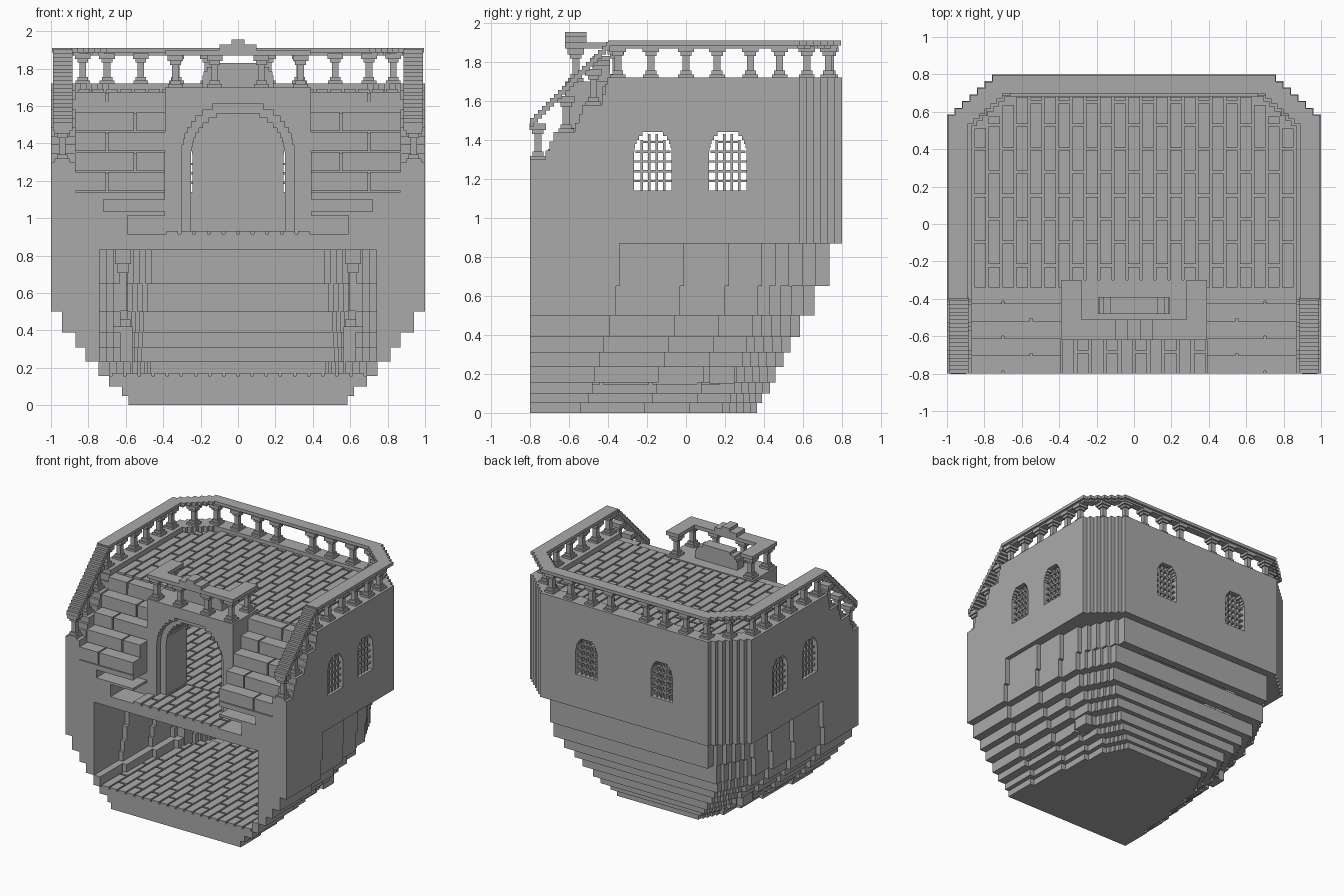
import bpy, bmesh
from mathutils import Vector

if "Cube" in bpy.data.objects:
    bpy.data.objects.remove(bpy.data.objects["Cube"], do_unlink=True)

stone = bpy.data.materials.new("stone grey")
stone.use_nodes = True
GREY = (0.4, 0.4, 0.4, 1)
stone.diffuse_color = GREY
stone.node_tree.nodes["Principled BSDF"].inputs["Base Color"].default_value = GREY


# ---------- helpers ----------
def finish(name, bm):
    bmesh.ops.recalc_face_normals(bm, faces=bm.faces)
    mesh = bpy.data.meshes.new(name)
    bm.to_mesh(mesh)
    bm.free()
    mesh.materials.append(stone)
    ob = bpy.data.objects.new(name, mesh)
    bpy.context.collection.objects.link(ob)
    return ob


def boxes(name, items):
    """One object from many (x0, x1, y0, y1, z0, z1) blocks."""
    bm = bmesh.new()
    for x0, x1, y0, y1, z0, z1 in items:
        vs = bmesh.ops.create_cube(bm, size=1)["verts"]
        for v in vs:
            v.co = Vector((x0 if v.co.x < 0 else x1,
                           y0 if v.co.y < 0 else y1,
                           z0 if v.co.z < 0 else z1))
    return finish(name, bm)


def both(items):
    """Add the mirrored copy of every block."""
    return items + [(-b[1], -b[0]) + tuple(b[2:]) for b in items]


def prism(name, pts, a, b, axis="z"):
    place = {"z": lambda u, v, w: (u, v, w), "y": lambda u, v, w: (u, w, v),
             "x": lambda u, v, w: (w, u, v)}[axis]
    bm = bmesh.new()
    face = bm.faces.new([bm.verts.new(place(u, v, a)) for u, v in pts])
    new = bmesh.ops.extrude_face_region(bm, geom=[face], use_keep_orig=True)["geom"]
    shift = Vector(place(0, 0, b - a))
    for v in new:
        if isinstance(v, bmesh.types.BMVert):
            v.co += shift
    return finish(name, bm)


def stair(p, q, n):
    """Stepped run from p to q, second coordinate moving first."""
    du, dv = (q[0] - p[0]) / n, (q[1] - p[1]) / n
    out = [p]
    for i in range(n):
        out += [(p[0] + du * i, p[1] + dv * (i + 1)),
                (p[0] + du * (i + 1), p[1] + dv * (i + 1))]
    return out


def full(half):
    return half + [(-x, y) for x, y in reversed(half)]


def ring(outer, inner):
    return full(outer) + full(inner)[::-1]


def hull_half(x, y1, yb):
    pts = [(x, -0.8)]
    for dy in (0, 0.33, 0.56, 0.73):
        pts += [(x, y1 + dy), (x - 0.037, y1 + dy)]
        x -= 0.037
    y = y1 + 0.73
    return pts + stair((x, y), (x - 0.5 * (yb - y), yb), 5)[1:]


def top_half(inset=0.0, front=-0.8):
    d = inset
    return [(1 - d, front)] + stair((1 - d, 0.55 - 0.4 * d), (0.72 - 0.45 * d, 0.8 - 0.92 * d), 7)


def arch(half_w, z0, spring, top, c=0.0, n=6):
    """Stepped round arch outline."""
    side = [(half_w, z0), (half_w, spring)]
    for i in range(1, n + 1):
        t = i / n
        w = half_w * (1 - t * t) ** 0.5 if i < n else half_w * 0.25
        z = spring + (top - spring) * t
        side += [(side[-1][0], z), (w, z)]
    return [(c + u, z) for u, z in side[:-1]] + [(c - u, z) for u, z in reversed(side[:-1])]


def cut(ob, cutters):
    for c in cutters:
        c.hide_render = True
        m = ob.modifiers.new("cut", "BOOLEAN")
        m.operation, m.solver, m.object = "DIFFERENCE", "EXACT", c
    bpy.context.view_layer.update()
    ob_eval = ob.evaluated_get(bpy.context.evaluated_depsgraph_get())
    mesh = bpy.data.meshes.new_from_object(ob_eval)
    ob.modifiers.clear()
    ob.data = mesh
    for c in cutters:
        bpy.data.objects.remove(c, do_unlink=True)


def paving(name, z, half_w, y0, y_max):
    """Running-bond paving with narrow grooves; y_max limits each column."""
    n = round(2 * half_w / 0.076)
    step, items = 2 * half_w / n, []
    for i in range(n):
        x = -half_w + (i + 0.5) * step
        end = y_max(abs(x) + step / 2)
        y = y0 - (0.125 if i % 2 else 0)
        while y < end - 0.02:
            a, b = max(y, y0), min(y + 0.235, end)
            if b - a > 0.02:
                items.append((x - 0.031, x + 0.031, a, b, z - 0.01, z + 0.017))
            y += 0.25
    return boxes(name, items)


def baluster(x, y, z, h):
    """Stepped foot and cap around a thin shaft."""
    out = []
    for w, a, b in ((0.04, 0, 0.1), (0.028, 0.1, 0.22), (0.018, 0.22, 0.72),
                    (0.029, 0.7, 0.82), (0.042, 0.82, 1)):
        out.append((x - w, x + w, y - w, y + w, z + a * h, z + b * h))
    return out


# ---------- stepped lower hull, hollow above the floor ----------
layers = [(0, 0.05, 0.585, -0.54, 0.365), (0.05, 0.1, 0.62, -0.5, 0.39),
          (0.1, 0.155, 0.69, -0.48, 0.43), (0.155, 0.235, 0.745, -0.47, 0.46),
          (0.235, 0.31, 0.815, -0.44, 0.5), (0.31, 0.39, 0.87, -0.42, 0.535),
          (0.39, 0.5, 0.94, -0.39, 0.585), (0.5, 0.65, 1, -0.36, 0.66),
          (0.65, 0.87, 1, -0.34, 0.735)]
for i, (z0, z1, x, y1, yb) in enumerate(layers):
    outer = hull_half(x, y1, yb)
    inner = hull_half(min(x - 0.06, 0.74), y1 - 0.04, yb - 0.06)
    prism(f"hull_layer_{i + 1}", full(outer) if z0 < 0.15 else ring(outer, inner), z0, z1)
paving("lower_floor_paving", 0.155, 0.68, -0.8, lambda x: 0.4 - 1.1 * max(0, x - 0.4))

# columns on plinths in the lower room
items = [(0.565, 0.69, 0.12, 0.25, 0.15, 0.42)] + baluster(0.615, 0.18, 0.42, 0.41)
boxes("lower_columns", both(items))

# ---------- middle deck ----------
prism("middle_deck_underside", full(hull_half(1, -0.34, 0.735)), 0.83, 0.87)
prism("middle_deck", full(top_half(0.1)), 0.87, 0.915)
paving("middle_room_paving", 0.915, 0.86, -0.32, lambda x: 0.68 - 0.85 * max(0, x - 0.66))
paving("doorway_paving", 0.915, 0.39, -0.8, lambda x: -0.33)

# ---------- upper walls with arched windows ----------
walls = prism("upper_walls", ring(top_half(), top_half(0.13)), 0.87, 1.72)
slope = [(-0.9, 1.3)] + stair((-0.72, 1.3), (-0.66, 1.44), 3)
slope += stair((-0.57, 1.44), (-0.51, 1.58), 3) + stair((-0.43, 1.58), (-0.39, 1.74), 3)
slope += [(-0.39, 1.8), (-0.9, 1.8)]
cutters = [prism("slope_cutter", slope, -1.1, 1.1, "x")]
bars = []
for c in (-0.17, 0.215):
    cutters.append(prism("side_window_cutter", arch(0.096, 1.14, 1.32, 1.44, c), -1.1, 1.1, "x"))
for c in (-0.34, 0.34):
    cutters.append(prism("back_window_cutter", arch(0.096, 1.14, 1.32, 1.44, c), 0.6, 0.9, "y"))
cut(walls, cutters)

# window lattice bars
t = 0.006
for k in range(1, 5):
    o = -0.096 + k * 0.0384
    top = 1.43 if k in (2, 3) else 1.4
    for c in (-0.17, 0.215):
        bars.append((0.95, 0.98, c + o - t, c + o + t, 1.14, top))
    bars.append((0.34 + o - t, 0.34 + o + t, 0.75, 0.78, 1.14, top))
for k in range(1, 6):
    z = 1.14 + k * 0.05
    w = 0.097 if k < 4 else (0.09 if k == 4 else 0.06)
    for c in (-0.17, 0.215):
        bars.append((0.95, 0.98, c - w, c + w, z - t, z + t))
    bars.append((0.34 - w, 0.34 + w, 0.75, 0.78, z - t, z + t))
boxes("window_lattice", both(bars))

# ---------- top deck ----------
prism("top_deck", full(top_half(0.1, -0.34)), 1.61, 1.675)
paving("top_deck_paving", 1.675, 0.86, -0.34,
       lambda x: (0.68 - 0.85 * max(0, x - 0.66)))

# ---------- twin stairs of staggered blocks ----------
steps = []
for i in range(5):
    y, z = -0.8 + 0.093 * i, 1.14 + 0.107 * i
    steps.append((0.39, 0.87, y + 0.015, -0.3, z - 0.03, z + 0.1))
    joint = 0.55 if i % 2 else 0.7
    for a, b in ((0.39, joint - 0.006), (joint + 0.006, 0.87)):
        steps.append((a, b, y, y + 0.12, z + 0.006, z + 0.107))
steps += [(0.39, 0.87, -0.62, -0.3, 0.9, 1.62), (0.39, 0.87, -0.8, -0.6, 1.1, 1.14),
          (0.72, 0.88, -0.8, -0.6, 0.9, 1.12), (0.39, 0.73, -0.8, -0.6, 1.015, 1.035),
          (0.59, 0.73, -0.8, -0.6, 0.9, 1.03)]
steps[5 * 3] = (0.39, 0.87, -0.62, -0.3, 0.9, 1.34)
steps.append((0.39, 0.87, -0.42, -0.3, 1.3, 1.62))
boxes("stairs", both(steps))


# ---------- doorway block with recessed arch ----------
def portal(name, hw, spring, top, y0, y1):
    hole = arch(hw, 0.9, spring, top, n=9)
    prism(name, [(0.39, 0.9), (0.39, 1.7), (-0.39, 1.7), (-0.39, 0.9)] + hole[::-1], y0, y1, "y")


portal("door_surround", 0.3, 1.33, 1.61, -0.62, -0.57)
portal("door_passage", 0.25, 1.33, 1.56, -0.57, -0.3)

# ---------- balcony over the door ----------
rail = [(-0.39, 0.39, -0.62, -0.51, 1.87, 1.9), (-0.1, 0.1, -0.62, -0.51, 1.9, 1.93),
        (-0.035, 0.035, -0.62, -0.51, 1.93, 1.955)]
rail += both([(0.28, 0.39, -0.52, -0.3, 1.87, 1.9)])
boxes("balcony_rail", rail)
posts = baluster(0.335, -0.565, 1.7, 0.17) + baluster(0.125, -0.565, 1.7, 0.17)
posts += baluster(0.335, -0.36, 1.7, 0.17)
boxes("balcony_balusters", both(posts))
prism("balcony_arch_panel", arch(0.19, 1.67, 1.74, 1.83, n=4), -0.48, -0.39, "y")

# ---------- main balustrade ----------
prism("main_rail", ring(top_half(0.005, -0.4), top_half(0.11, -0.4)), 1.885, 1.91)
prism("main_rail_trim", ring(top_half(0.025, -0.4), top_half(0.09, -0.4)), 1.87, 1.888)
posts = []
for y in (-0.35, -0.18, 0, 0.16, 0.33, 0.48):
    posts += baluster(0.94, y, 1.72, 0.16)
for x, y in ((0.83, 0.62), (0.7, 0.73), (0.52, 0.74), (0.33, 0.74), (0.16, 0.74)):
    posts += baluster(x, y, 1.72, 0.16)
for y, z in ((-0.76, 1.3), (-0.615, 1.44), (-0.475, 1.58)):
    posts += baluster(0.94, y, z, 0.185)
boxes("main_balusters", both(posts))

# stepped handrails beside the stairs
n, hand = 20, []
for i in range(n):
    y, z = -0.8 + 0.0205 * i, 1.47 + 0.0205 * i
    hand.append((0.885, 0.99, y, y + 0.0205, z, z + 0.042))
boxes("stair_handrails", both(hand))
